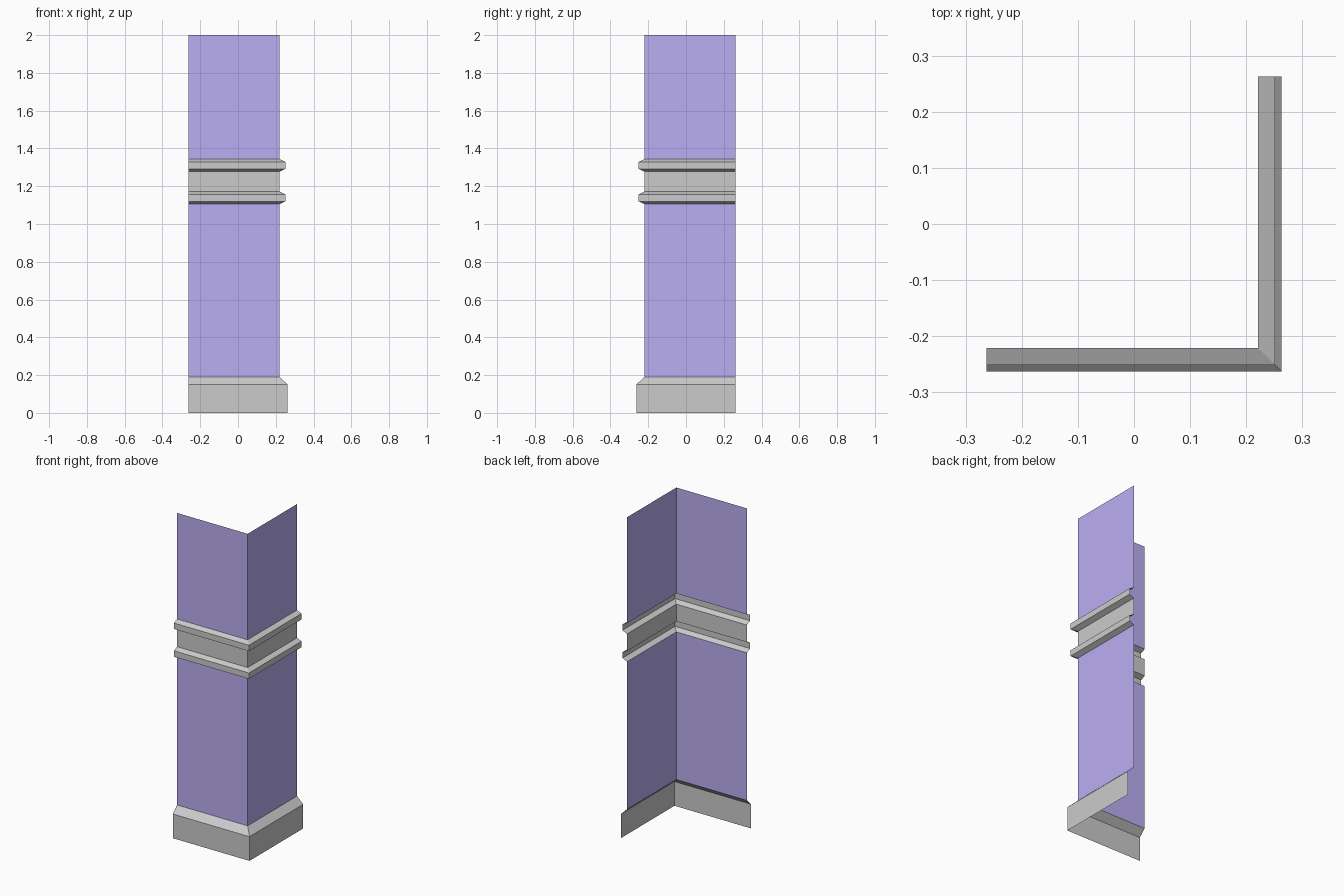
import bpy, bmesh

if "Cube" in bpy.data.objects:
    bpy.data.objects.remove(bpy.data.objects["Cube"])

WALL = 0.221   # wall plane distance from the centre
END = 0.263    # where both wings stop

purple = bpy.data.materials.new("purple_paint")
purple.diffuse_color = (0.50, 0.43, 0.90, 1)
purple.use_nodes = True
purple.node_tree.nodes["Principled BSDF"].inputs["Base Color"].default_value = purple.diffuse_color


def sweep(name, profile, mat=None):
    """Sweep an open (offset, z) profile along the mitred L-shaped corner."""
    bm = bmesh.new()
    rows = []
    for offset, z in profile:
        d = WALL + offset
        rows.append([bm.verts.new(p) for p in
                     ((-END, -d, z), (d, -d, z), (d, END, z))])
    for low, high in zip(rows, rows[1:]):
        for i in range(2):
            bm.faces.new((low[i], low[i + 1], high[i + 1], high[i]))
    mesh = bpy.data.meshes.new(name)
    bm.to_mesh(mesh)
    bm.free()
    obj = bpy.data.objects.new(name, mesh)
    bpy.context.collection.objects.link(obj)
    if mat:
        mesh.materials.append(mat)
    return obj


def rail(name, z):
    """Projecting moulding with sloped top and underside."""
    sweep(name, [(0, z), (0.03, z + 0.015), (0.03, z + 0.052), (0, z + 0.066)])


# Skirting with chamfered top
sweep("skirting", [(0.042, 0), (0.042, 0.15), (0, 0.19)])

# Painted wall panels
sweep("lower_wall", [(0, 0.19), (0, 1.105)], purple)
sweep("upper_wall", [(0, 1.343), (0, 2.0)], purple)

# Grey band between two rails
rail("lower_rail", 1.105)
sweep("middle_band", [(0, 1.171), (0, 1.277)])
rail("upper_rail", 1.277)
